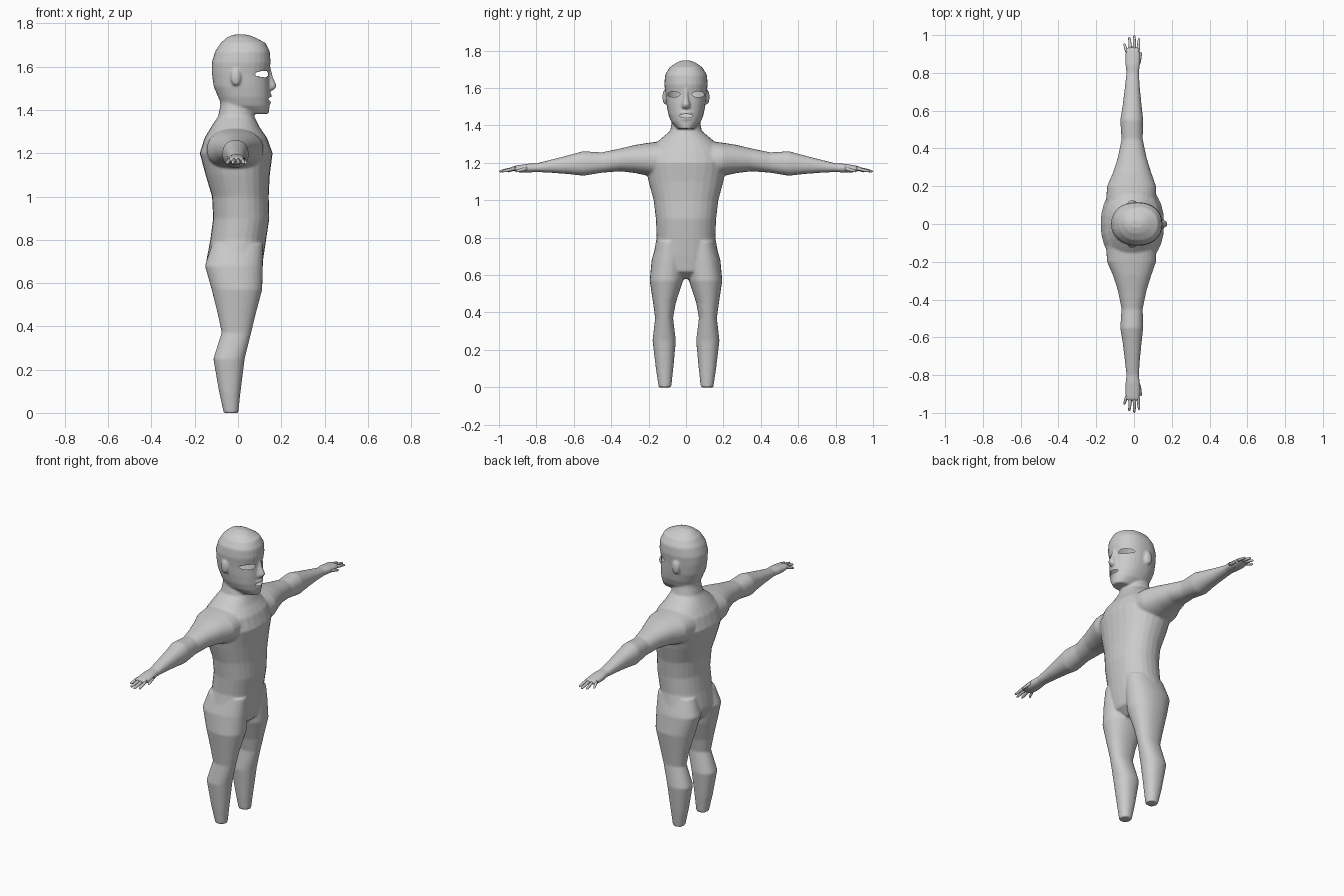
import bpy, bmesh, math
from mathutils import Vector, Matrix

SIDES = 28


def loft(bm, sections, axis, side=1, power=2.2):
    """Closed loft; section = (t, a0, a1, b0, b1), along z (a=x, b=y) or y (a=x, b=z)."""
    rings = []
    for t, a0, a1, b0, b1 in sections:
        ring = []
        for i in range(SIDES):
            ang = 2 * math.pi * i / SIDES
            c, s = math.cos(ang), math.sin(ang)
            a = (a0 + a1) / 2 + (a1 - a0) / 2 * math.copysign(abs(c) ** (2 / power), c)
            b = (b0 + b1) / 2 + (b1 - b0) / 2 * math.copysign(abs(s) ** (2 / power), s)
            ring.append(bm.verts.new((a, side * b, t) if axis == 'z' else (a, side * t, b)))
        rings.append(ring)
    for r, q in zip(rings, rings[1:]):
        for i in range(SIDES):
            j = (i + 1) % SIDES
            bm.faces.new((r[i], r[j], q[j], q[i]))
    bm.faces.new(rings[0])
    bm.faces.new(rings[-1])


def ball(bm, centre, size):
    bmesh.ops.create_uvsphere(bm, u_segments=20, v_segments=12, radius=1,
                              matrix=Matrix.Translation(centre) @ Matrix.Diagonal((*size, 1)))


def finish(bm, name):
    bmesh.ops.recalc_face_normals(bm, faces=bm.faces)
    mesh = bpy.data.meshes.new(name)
    bm.to_mesh(mesh)
    bm.free()
    for p in mesh.polygons:
        p.use_smooth = True
    ob = bpy.data.objects.new(name, mesh)
    bpy.context.collection.objects.link(ob)
    return ob


bm = bmesh.new()

# torso and neck: z, back, front, half width
torso = [(.58, -.05, .05, .05), (.62, -.10, .10, .13), (.70, -.147, .115, .175),
         (.80, -.128, .13, .157), (.90, -.115, .145, .161), (1.0, -.12, .142, .173),
         (1.1, -.15, .147, .20), (1.2, -.177, .16, .22), (1.27, -.155, .135, .20),
         (1.32, -.125, .10, .145), (1.37, -.092, .075, .085), (1.42, -.082, .067, .075),
         (1.48, -.085, .06, .07)]
loft(bm, [(z, a, b, -w, w) for z, a, b, w in torso], 'z')

# head
head = [(1.382, -.01, .143, .045), (1.42, -.075, .146, .08), (1.46, -.092, .148, .095),
        (1.51, -.113, .147, .104), (1.57, -.121, .143, .110), (1.62, -.121, .151, .116),
        (1.67, -.106, .147, .112), (1.71, -.08, .127, .088), (1.737, -.048, .075, .05),
        (1.748, -.02, .045, .02)]
loft(bm, [(z, a, b, -w, w) for z, a, b, w in head], 'z')

# nose and lips
nose = [(1.485, .11, .150, .015), (1.497, .11, .170, .024), (1.512, .11, .179, .022),
        (1.55, .11, .162, .014), (1.60, .11, .150, .012)]
loft(bm, [(z, a, b, -w, w) for z, a, b, w in nose], 'z')
ball(bm, (.132, 0, 1.466), (.026, .04, .012))
ball(bm, (.132, 0, 1.436), (.022, .034, .011))

leg = [(0, -.066, .001, .079, .146), (.10, -.088, .012, .068, .161), (.25, -.114, .031, .054, .179),
       (.37, -.076, .061, .069, .165), (.45, -.092, .08, .055, .176), (.57, -.122, .112, .016, .194),
       (.68, -.153, .115, .005, .184), (.78, -.12, .115, .02, .155)]
arm = [(.08, -.15, .12, 1.10, 1.322), (.20, -.143, .117, 1.13, 1.307), (.27, -.112, .092, 1.145, 1.296),
       (.35, -.086, .067, 1.155, 1.277), (.45, -.066, .046, 1.147, 1.256),
       (.55, -.073, .049, 1.131, 1.262), (.62, -.061, .041, 1.139, 1.243),
       (.72, -.049, .031, 1.147, 1.217), (.80, -.040, .026, 1.151, 1.197),
       (.84, -.045, .031, 1.148, 1.196), (.88, -.046, .034, 1.147, 1.19),
       (.92, -.045, .031, 1.155, 1.183), (.935, -.04, .026, 1.16, 1.178)]
for s in (1, -1):
    loft(bm, leg, 'z', s)
    loft(bm, arm, 'y', s)
    ball(bm, (-.01, s * .112, 1.552), (.024, .014, .04))   # ear
body = finish(bm, "body")

# fuse the parts into one smooth skin
remesh = body.modifiers.new("fuse", 'REMESH')
remesh.mode = 'VOXEL'
remesh.voxel_size = .006
smooth = body.modifiers.new("soften", 'SMOOTH')
smooth.factor = .5
smooth.iterations = 5
fused = bpy.data.meshes.new_from_object(body.evaluated_get(bpy.context.evaluated_depsgraph_get()))
body.modifiers.clear()
body.data = fused

# eye and mouth openings: y, z, half width, half height
bm = bmesh.new()
bm.from_mesh(fused)
for y, z, w, h in ((.065, 1.566, .033, .015), (-.065, 1.566, .033, .015), (0, 1.451, .034, .010)):
    def dist(p):
        return math.hypot((p.y - y) / w, (p.z - z) / h)
    cut = [f for f in bm.faces if f.calc_center_median().x > .05 and dist(f.calc_center_median()) < 1]
    bmesh.ops.delete(bm, geom=cut, context='FACES')
    for v in bm.verts:
        if v.is_boundary and v.co.x > .05 and .3 < dist(v.co) < 1.9:
            d = dist(v.co)
            v.co.y = y + (v.co.y - y) / d
            v.co.z = z + (v.co.z - z) / d
for f in bm.faces:
    f.smooth = True
bm.to_mesh(fused)
bm.free()

# fingers and thumb: root x, root y, tip x, tip y
digits = [(-.037, .91, -.052, .955), (-.018, .92, -.025, .99), (.002, .92, .002, 1.0),
          (.021, .91, .027, .985), (.026, .85, .037, .91)]
bm = bmesh.new()
for s in (1, -1):
    for x0, y0, x1, y1 in digits:
        sections = []
        for t, r in ((0, .009), (.35, .0085), (.7, .0075), (.93, .006), (1, .002)):
            x = x0 + (x1 - x0) * t
            z = 1.170 - .016 * t
            sections.append((y0 + (y1 - y0) * t, x - r, x + r, z - r, z + r))
        loft(bm, sections, 'y', s, 2)
finish(bm, "fingers")
